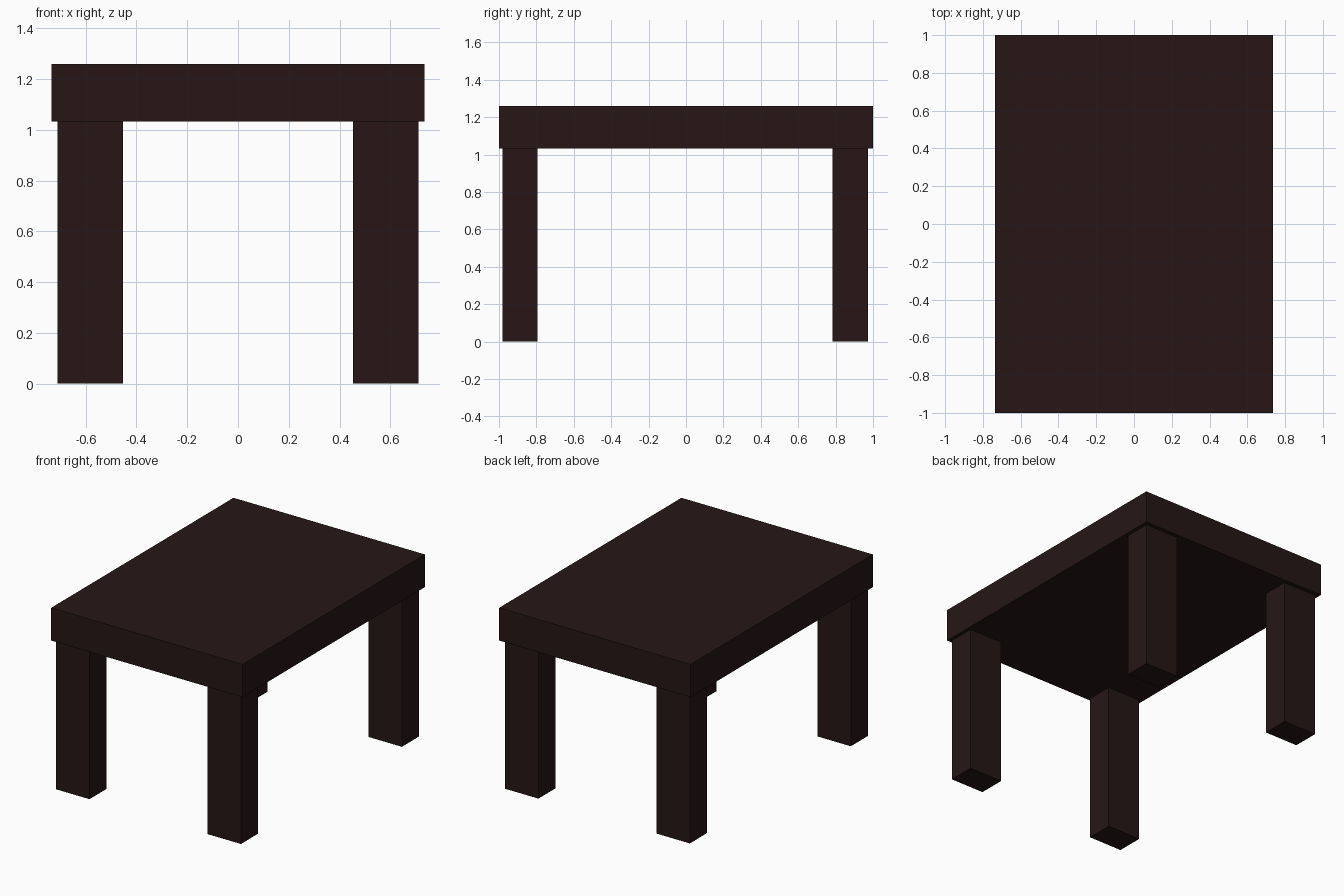
import bpy

if "Cube" in bpy.data.objects:
    bpy.data.objects.remove(bpy.data.objects["Cube"])

wood = bpy.data.materials.new("dark_wood")
wood.diffuse_color = (0.02, 0.008, 0.008, 1)
wood.use_nodes = True
wood.node_tree.nodes["Principled BSDF"].inputs["Base Color"].default_value = wood.diffuse_color


def box(name, lo, hi):
    """Axis-aligned box between two opposite corners."""
    bpy.ops.mesh.primitive_cube_add(
        size=1, location=[(a + b) / 2 for a, b in zip(lo, hi)])
    ob = bpy.context.object
    ob.name = name
    ob.scale = [b - a for a, b in zip(lo, hi)]
    bpy.ops.object.transform_apply(location=False, rotation=False, scale=True)
    ob.data.materials.append(wood)
    return ob


LEG_TOP = 1.033

# Thick table top
box("table_top", (-0.735, -1.0, LEG_TOP), (0.735, 1.0, 1.26))

# Four legs, set in slightly from the edges
for side, x0, x1 in (("left", -0.71, -0.453), ("right", 0.453, 0.71)):
    for end, y0, y1 in (("front", -0.982, -0.794), ("back", 0.784, 0.972)):
        box(f"{end}_{side}_leg", (x0, y0, 0), (x1, y1, LEG_TOP))
